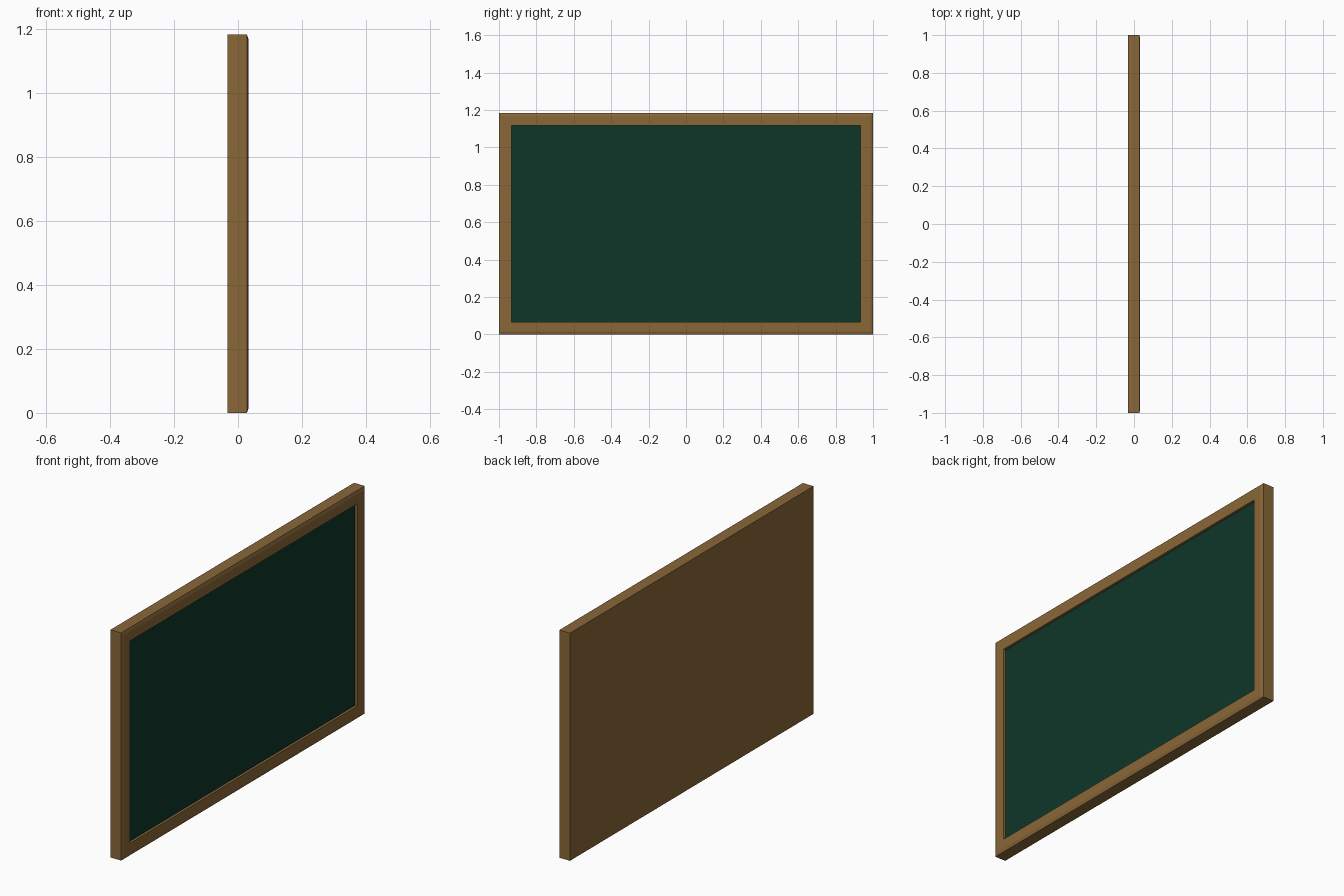
import bpy, bmesh

if "Cube" in bpy.data.objects:
    bpy.data.objects.remove(bpy.data.objects["Cube"])

HW, H = 1.0, 1.183      # half width, height
BACK, FRONT = -0.033, 0.033


def material(name, rgb):
    m = bpy.data.materials.new(name)
    m.diffuse_color = (*rgb, 1)
    m.use_nodes = True
    m.node_tree.nodes["Principled BSDF"].inputs["Base Color"].default_value = m.diffuse_color
    return m


def make(name, bm, mat):
    bmesh.ops.recalc_face_normals(bm, faces=bm.faces)
    me = bpy.data.meshes.new(name)
    bm.to_mesh(me)
    bm.free()
    me.materials.append(mat)
    ob = bpy.data.objects.new(name, me)
    bpy.context.collection.objects.link(ob)
    return ob


def ring(bm, x, inset):
    y = HW - inset
    return [bm.verts.new((x, a, b)) for a, b in
            ((-y, inset), (y, inset), (y, H - inset), (-y, H - inset))]


def loft(name, profile, mat):
    """Stack rectangular rings (x, inset) and cap both ends."""
    bm = bmesh.new()
    rings = [ring(bm, *p) for p in profile]
    for a, b in zip(rings, rings[1:]):
        for i in range(4):
            j = (i + 1) % 4
            bm.faces.new((a[i], a[j], b[j], b[i]))
    bm.faces.new(rings[0])
    bm.faces.new(rings[-1])
    return make(name, bm, mat)


wood = material("wood", (0.25, 0.136, 0.04))
green = material("chalk_green", (0.0048, 0.036, 0.022))

# Wooden frame with solid back, slightly chamfered outer front edge and recess
loft("wooden_frame", [(BACK, 0), (0.028, 0), (FRONT, 0.016),
                      (FRONT, 0.066), (0.016, 0.066)], wood)

# Green writing surface set into the recess
loft("writing_surface", [(0.010, 0.066), (0.020, 0.066)], green)
